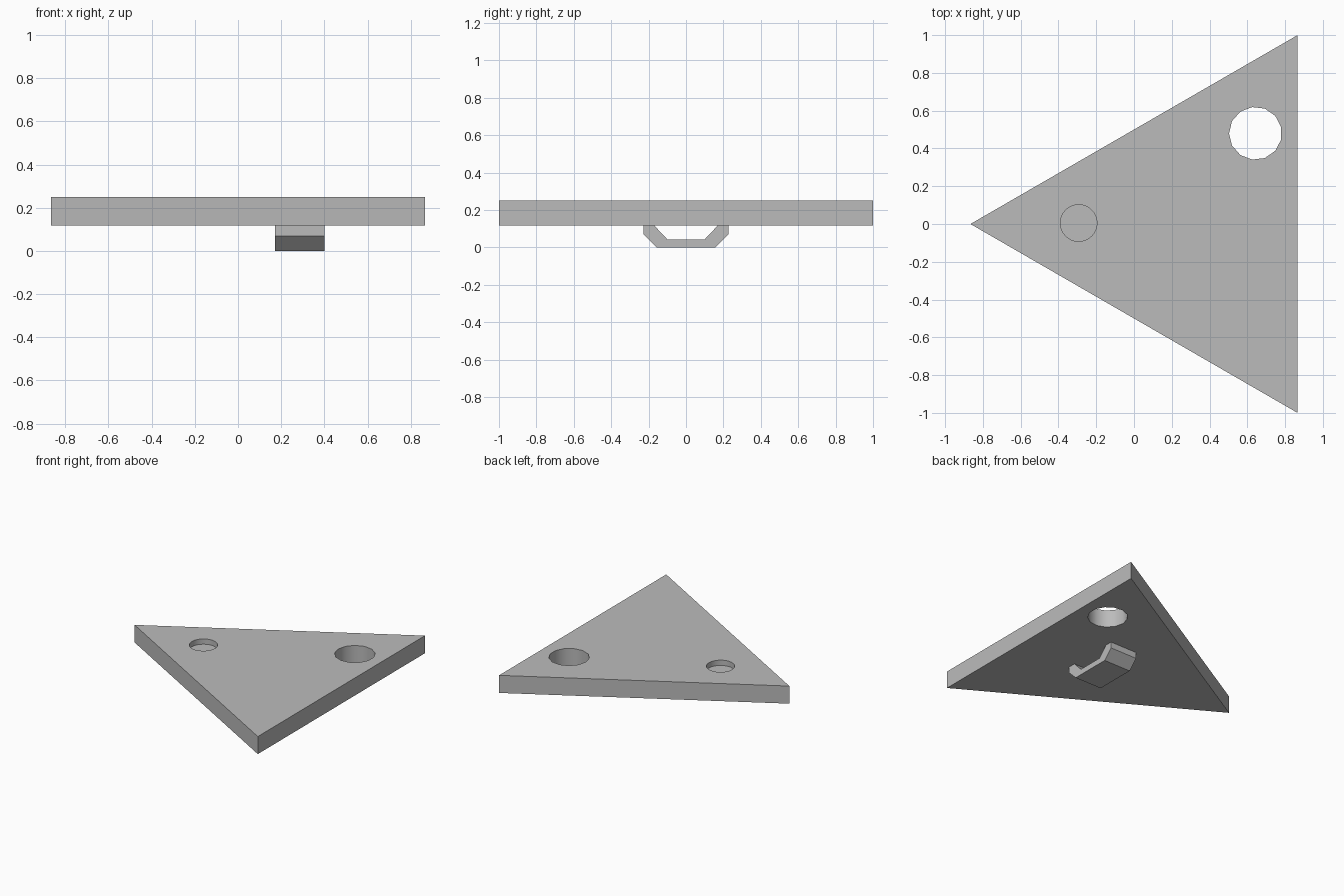
import bpy, bmesh, math

if "Cube" in bpy.data.objects:
    bpy.data.objects.remove(bpy.data.objects["Cube"])

grey = bpy.data.materials.new("plain grey")
grey.use_nodes = True
grey.diffuse_color = (0.5, 0.5, 0.5, 1)
grey.node_tree.nodes["Principled BSDF"].inputs["Base Color"].default_value = (0.5, 0.5, 0.5, 1)

BOTTOM, TOP = 0.117, 0.25


def prism(name, points, offset):
    """Extrude a closed 3D outline along an offset."""
    bm = bmesh.new()
    face = bm.faces.new([bm.verts.new(p) for p in points])
    ext = bmesh.ops.extrude_face_region(bm, geom=[face])
    moved = [v for v in ext["geom"] if isinstance(v, bmesh.types.BMVert)]
    bmesh.ops.translate(bm, verts=moved, vec=offset)
    bmesh.ops.recalc_face_normals(bm, faces=bm.faces)
    mesh = bpy.data.meshes.new(name)
    bm.to_mesh(mesh)
    bm.free()
    mesh.materials.append(grey)
    obj = bpy.data.objects.new(name, mesh)
    bpy.context.collection.objects.link(obj)
    return obj


def cut_hole(target, x, y, radius, sides, floor):
    """Cut a round hole from above down to the floor height."""
    ring = [(x - radius * math.cos(math.tau * i / sides),
             y + radius * math.sin(math.tau * i / sides), floor) for i in range(sides)]
    cutter = prism("hole_cutter", ring, (0, 0, 1))
    cutter.hide_render = True
    mod = target.modifiers.new("hole", "BOOLEAN")
    mod.operation, mod.solver, mod.object = "DIFFERENCE", "EXACT", cutter
    bpy.context.view_layer.objects.active = target
    bpy.ops.object.modifier_apply(modifier=mod.name)
    bpy.data.objects.remove(cutter)


# Triangular plate with a through hole and a shallow round recess
half = math.sqrt(3) / 2
plate = prism("triangular_plate",
              [(-half, 0, BOTTOM), (half, -1, BOTTOM), (half, 1, BOTTOM)],
              (0, 0, TOP - BOTTOM))
cut_hole(plate, 0.643, 0.48, 0.14, 13, -0.5)
cut_hole(plate, -0.293, 0.005, 0.097, 32, TOP - 0.04)

# Bracket handle under the plate, mirrored profile
side = [(0.10, 0.043), (0.17, BOTTOM), (0.228, BOTTOM), (0.228, 0.07), (0.158, 0)]
profile = side + [(-y, z) for y, z in reversed(side)]
handle = prism("underside_handle", [(0.172, y, z) for y, z in profile], (0.228, 0, 0))

# Smooth hole walls, crisp edges elsewhere
bpy.ops.object.select_all(action="DESELECT")
plate.select_set(True)
bpy.context.view_layer.objects.active = plate
bpy.ops.object.shade_smooth_by_angle(angle=math.radians(30))
